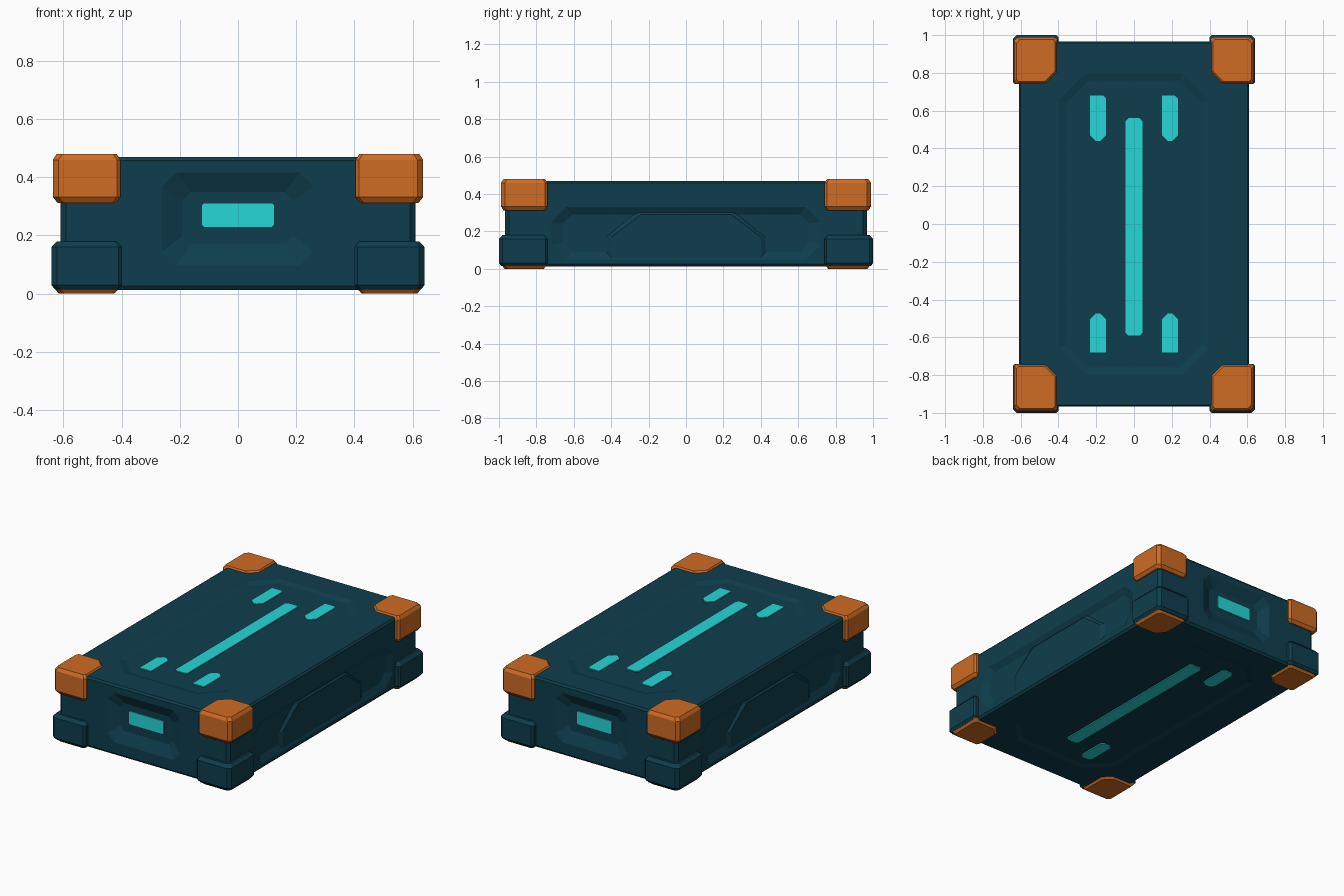
import bpy, bmesh, math

if "Cube" in bpy.data.objects:
    bpy.data.objects.remove(bpy.data.objects["Cube"])

def material(name, rgb):
    m = bpy.data.materials.new(name)
    m.diffuse_color = (*rgb, 1)
    m.use_nodes = True
    m.node_tree.nodes["Principled BSDF"].inputs["Base Color"].default_value = m.diffuse_color
    return m

TEAL = material("dark teal", (0.0045, 0.048, 0.075))
ORANGE = material("orange", (0.62, 0.15, 0.017))
CYAN = material("bright cyan", (0.02, 0.68, 0.68))

def ring(cu, cv, hu, hv, c):
    """Rectangle with chamfered corners; c is one size or four (from +u+v, anticlockwise)."""
    c = [c] * 4 if not isinstance(c, (list, tuple)) else c
    pts = []
    for (su, sv), k in zip(((1, 1), (-1, 1), (-1, -1), (1, -1)), c):
        k = max(k, 0.001)
        a = (cu + su * hu, cv + sv * (hv - k))
        b = (cu + su * (hu - k), cv + sv * hv)
        pts += [a, b] if su * sv > 0 else [b, a]
    return pts

def loft(name, sections, axis, mat, bevel=0):
    """Skin a stack of (ring, height) sections running along an axis."""
    bm = bmesh.new()
    rows = []
    for pts, w in sections:
        place = {'x': lambda u, v: (w, u, v), 'y': lambda u, v: (u, w, v),
                 'z': lambda u, v: (u, v, w)}[axis]
        rows.append([bm.verts.new(place(u, v)) for u, v in pts])
    n = len(rows[0])
    for a, b in zip(rows, rows[1:]):
        for i in range(n):
            j = (i + 1) % n
            bm.faces.new((a[i], a[j], b[j], b[i]))
    bm.faces.new(rows[0])
    bm.faces.new(rows[-1])
    bmesh.ops.recalc_face_normals(bm, faces=bm.faces)
    me = bpy.data.meshes.new(name)
    bm.to_mesh(me)
    bm.free()
    me.materials.append(mat)
    ob = bpy.data.objects.new(name, me)
    bpy.context.collection.objects.link(ob)
    if bevel:
        b = ob.modifiers.new("bevel", 'BEVEL')
        b.width, b.segments, b.limit_method = bevel, 1, 'ANGLE'
    return ob

def carve(target, cutter):
    cutter.hide_render = True
    m = target.modifiers.new("cut", 'BOOLEAN')
    m.operation, m.solver, m.object = 'DIFFERENCE', 'EXACT', cutter
    bpy.context.view_layer.objects.active = target
    bpy.ops.object.modifier_apply(modifier=m.name)
    bpy.data.objects.remove(cutter)

# Main case
body = loft("case_body", [(ring(0, 0, .598, .955, .02), .012), (ring(0, 0, .61, .967, .02), .026),
                          (ring(0, 0, .61, .967, .02), .458), (ring(0, 0, .60, .957, .02), .47)], 'z', TEAL)

# Shallow panels in lid and base
carve(body, loft("lid_recess", [(ring(0, 0, .36, .76, .12), .460), (ring(0, 0, .44, .84, .16), .482)], 'z', TEAL))
carve(body, loft("base_recess", [(ring(0, 0, .36, .76, .12), .020), (ring(0, 0, .44, .84, .16), 0)], 'z', TEAL))

for s in (-1, 1):
    # Handle pockets on the ends
    carve(body, loft("end_recess", [(ring(0, .26, .19, .09, .03), s * .935),
                                    (ring(0, .255, .30, .20, .06), s * .985)], 'y', TEAL))
    # Long recesses on the sides, with a raised centre panel
    carve(body, loft("side_recess", [(ring(0, .19, .66, .10, .05), s * .588),
                                     (ring(0, .19, .76, .17, .10), s * .625)], 'x', TEAL))
    outer = [(-.40, .06), (.40, .06), (.40, .17), (.24, .29), (-.24, .29), (-.40, .17)]
    inner = [(u * 1.1, .18 + (v - .18) * 1.25) for u, v in outer]
    loft("side_panel", [(inner, s * .58), (outer, s * .603)], 'x', TEAL)

# Corner armour: upper caps, lower blocks and feet
for sx in (-1, 1):
    for sy in (-1, 1):
        def corner(hx, hy, cut, cx=.52, cy=.865):
            quads = [(1, 1), (-1, 1), (-1, -1), (1, -1)]
            c = [.012] * 4
            c[quads.index((-sx, -sy))] = cut
            c[quads.index((sx, sy))] = .02
            return ring(sx * cx, sy * cy, hx, hy, c)
        loft("corner_cap", [(corner(.100, .110, .04), .312), (corner(.116, .124, .055), .332),
                            (corner(.116, .124, .055), .460), (corner(.103, .111, .055), .480)], 'z', ORANGE)
        loft("lower_corner_block", [(corner(.108, .117, .03, cy=.87), .014), (corner(.121, .130, .03, cy=.87), .030),
                                    (corner(.121, .130, .03, cy=.87), .160), (corner(.103, .112, .03, cy=.87), .180)], 'z', TEAL)
        loft("corner_foot", [(corner(.095, .105, .05), 0), (corner(.111, .120, .05), .018)], 'z', ORANGE)

# Cyan light strips
def light(name, cu, cv, hu, hv, c, w, axis):
    loft(name, [(ring(cu, cv, hu, hv, c), w - .004), (ring(cu, cv, hu, hv, c), w + .004)], axis, CYAN)

light("lid_centre_strip", 0, -.015, .045, .575, .015, .462, 'z')
light("base_centre_strip", 0, 0, .045, .59, .015, .018, 'z')
for sx in (-1, 1):
    for y, h, c in ((.56, .12, [.015, 0, .03, .03]), (-.577, .103, [.03, .03, 0, 0])):
        light("lid_marker", sx * .19, y, .042, h, c, .462, 'z')
for y in (-.59, .56):
    light("base_marker", -.195, y, .042, .105, .02, .018, 'z')
for s in (-1, 1):
    light("end_light", 0, .27, .125, .042, .008, s * .937, 'y')
